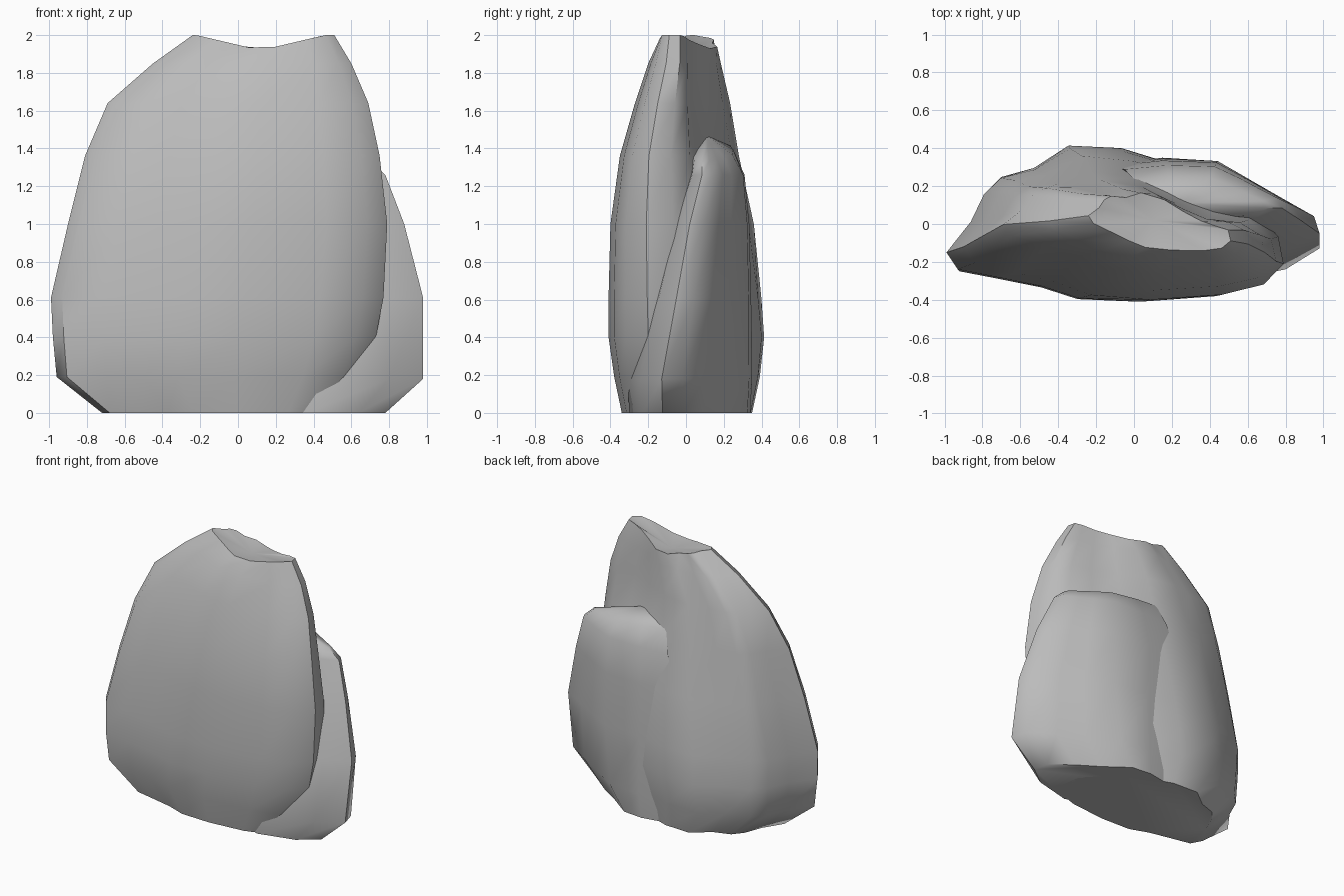
import bpy, bmesh

if "Cube" in bpy.data.objects:
    bpy.data.objects.remove(bpy.data.objects["Cube"])

stone = bpy.data.materials.new("grey_stone")
stone.diffuse_color = (0.5, 0.5, 0.5, 1)
stone.use_nodes = True
stone.node_tree.nodes["Principled BSDF"].inputs["Base Color"].default_value = stone.diffuse_color


def remap(v, a, b, c, d):
    return c + (v - a) / (b - a) * (d - c)


def clamp(v):
    return max(0, min(1, v))


def loft(name, plan, levels, apex, adjust):
    """Stack scaled copies of a plan outline; level = z, x min, x max, y min, y max."""
    x0, x1 = min(p[0] for p in plan), max(p[0] for p in plan)
    y0, y1 = min(p[1] for p in plan), max(p[1] for p in plan)
    bm = bmesh.new()
    rings = []
    for i, (z, xa, xb, ya, yb) in enumerate(levels):
        ring = []
        for px, py in plan:
            x, y = remap(px, x0, x1, xa, xb), remap(py, y0, y1, ya, yb)
            ring.append(bm.verts.new(adjust(x, y, z, i == len(levels) - 1)))
        rings.append(ring)
    n = len(plan)
    for a, b in zip(rings, rings[1:]):
        for i in range(n):
            j = (i + 1) % n
            bm.faces.new((a[i], a[j], b[j], b[i]))
    bm.faces.new(rings[0][::-1])
    top = bm.verts.new(apex)
    for i in range(n):
        bm.faces.new((rings[-1][i], rings[-1][(i + 1) % n], top))
    bmesh.ops.recalc_face_normals(bm, faces=bm.faces)
    mesh = bpy.data.meshes.new(name)
    bm.to_mesh(mesh)
    bm.free()
    mesh.materials.append(stone)
    ob = bpy.data.objects.new(name, mesh)
    bpy.context.collection.objects.link(ob)
    bpy.context.view_layer.objects.active = ob
    ob.select_set(True)
    bpy.ops.object.shade_smooth_by_angle(angle=0.8)
    ob.select_set(False)


# Main slab: left end leans back with height, upper right thins, crown dips between peaks
def slab_shape(x, y, z, crown):
    if y > 0 and x > 0.1:
        y *= 1 - 0.75 * clamp((x - 0.1) / 0.3) * clamp((z - 1) / 0.6)
    y += 0.07 * z * z * max(0, -x)
    if crown:
        y -= 0.08 * (x - 0.1)
        z += 0.08 * clamp(abs(x - 0.12) / 0.34)
    return x, y, z


loft("main_slab",
     [(-.99, -.17), (-.93, -.26), (-.7, -.3), (-.48, -.34), (-.28, -.4), (.05, -.41),
      (.45, -.38), (.68, -.32), (.79, -.2), (.76, -.04), (.62, .12), (.42, .24), (.2, .33),
      (-.04, .4), (-.33, .41), (-.52, .29), (-.7, .24), (-.79, .15), (-.86, .0)],
     [(0, -.72, .5, -.34, .35), (.19, -.96, .65, -.38, .39), (.4, -.98, .73, -.41, .41),
      (.61, -.99, .77, -.41, .39), (1, -.9, .79, -.4, .34), (1.36, -.81, .75, -.35, .25),
      (1.64, -.69, .69, -.27, .2), (1.85, -.45, .6, -.2, .17), (1.92, -.24, .51, -.13, .16)],
     (.1, .02, 1.91), slab_shape)


# Lower shoulder rock at the back right: undercut towards the base, top falls to the right
def shoulder_shape(x, y, z, crown):
    if y > 0.05 and x > 0.3:
        x -= 0.12 * clamp(1 - z / 1.2) * clamp((y - 0.05) / 0.2)
    if crown:
        z -= 0.12 * (x - 0.3)
    return x, y, z


loft("shoulder_rock",
     [(.98, -.13), (.95, -.02), (.8, .1), (.68, .2), (.5, .33), (.15, .345),
      (-.15, .3), (.1, -.2), (.45, -.31), (.8, -.24)],
     [(0, -.1, .78, -.3, .34), (.18, -.15, .98, -.31, .35), (.61, -.15, .98, -.2, .345),
      (1, -.12, .88, -.1, .335), (1.26, -.05, .78, 0, .31), (1.38, 0, .7, .02, .25)],
     (.25, .11, 1.47), shoulder_shape)
